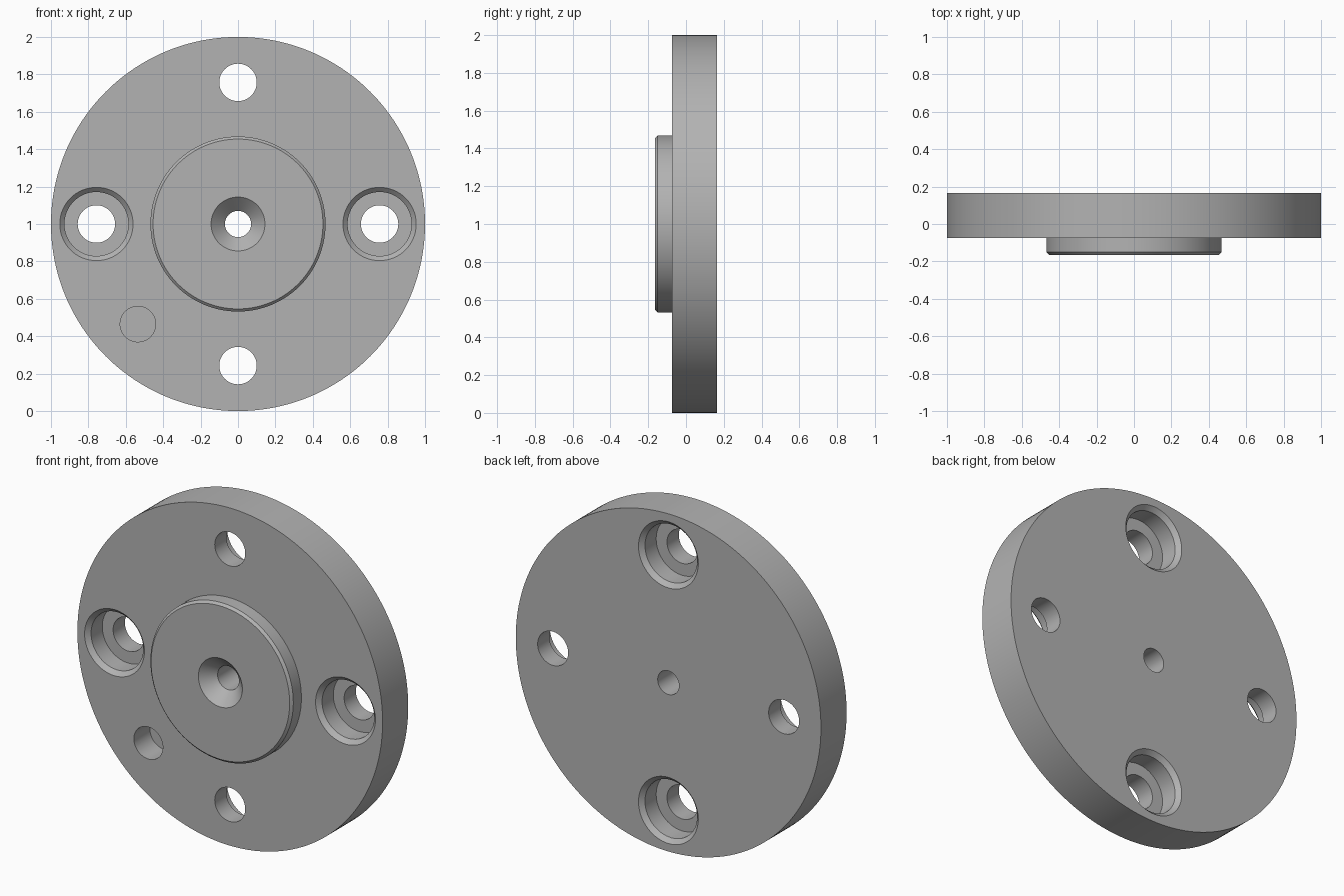
import bpy, bmesh
from math import cos, sin, tau, radians

cube = bpy.data.objects.get("Cube")
if cube:
    bpy.data.objects.remove(cube, do_unlink=True)

FRONT, BOSS, BACK = -0.075, -0.165, 0.165   # depth of each face
RING = 0.757                                # distance of bolt holes from centre

steel = bpy.data.materials.new("grey_steel")
steel.use_nodes = True
grey = (0.45, 0.45, 0.45, 1)
steel.diffuse_color = grey
steel.node_tree.nodes["Principled BSDF"].inputs["Base Color"].default_value = grey


def lathe(name, profile, centre, segments, closed=False):
    """Turn (radius, y) points about an axis along y; cap the ends unless closed."""
    bm = bmesh.new()
    loops = [[bm.verts.new((centre[0] + r * cos(tau * i / segments), y,
                            centre[1] + r * sin(tau * i / segments)))
              for i in range(segments)] for r, y in profile]
    pairs = list(zip(loops, loops[1:]))
    if closed:
        pairs.append((loops[-1], loops[0]))
    else:
        bm.faces.new(loops[0])
        bm.faces.new(loops[-1])
    for a, b in pairs:
        for i in range(segments):
            j = (i + 1) % segments
            bm.faces.new((a[i], a[j], b[j], b[i]))
    bmesh.ops.recalc_face_normals(bm, faces=bm.faces)
    mesh = bpy.data.meshes.new(name)
    bm.to_mesh(mesh)
    bm.free()
    mesh.materials.append(steel)
    obj = bpy.data.objects.new(name, mesh)
    bpy.context.collection.objects.link(obj)
    return obj


# Flange disc with raised boss and countersunk centre bore
flange = lathe("flange_plate", [
    (0.07, BACK), (1, BACK), (1, FRONT), (0.468, FRONT),
    (0.468, BOSS + 0.014), (0.454, BOSS), (0.144, BOSS), (0.07, BOSS + 0.074),
], (0, 1), 192, closed=True)


def counterbore(face, inward):
    """Stepped hole profile entering the plate at the given face."""
    steps = [(0.221, -0.025), (0.171, 0.025), (0.171, 0.13), (0.1, 0.13), (0.1, 0.4)]
    return [(r, face + inward * d) for r, d in steps]


# Stepped bolt holes: side pair opens to the front, upright pair to the back
cutters = []
for side in (-1, 1):
    cutters.append(lathe("side_hole_cutter", counterbore(FRONT, 1),
                         (side * RING, 1), 64))
    cutters.append(lathe("upright_hole_cutter", counterbore(BACK, -1),
                         (0, 1 + side * RING), 64))

# Blind locating hole
cutters.append(lathe("blind_hole_cutter", [(0.095, FRONT - 0.05), (0.095, FRONT + 0.15)],
                     (-0.535, 0.465), 64))

bpy.context.view_layer.objects.active = flange
flange.select_set(True)
for cutter in cutters:
    cutter.hide_render = True
    mod = flange.modifiers.new("hole", 'BOOLEAN')
    mod.operation = 'DIFFERENCE'
    mod.solver = 'EXACT'
    mod.object = cutter
    bpy.ops.object.modifier_apply(modifier=mod.name)
    bpy.data.objects.remove(cutter, do_unlink=True)

# Smooth round walls, keep machined edges crisp
bpy.ops.object.select_all(action='DESELECT')
flange.select_set(True)
bpy.ops.object.shade_smooth_by_angle(angle=radians(25))
